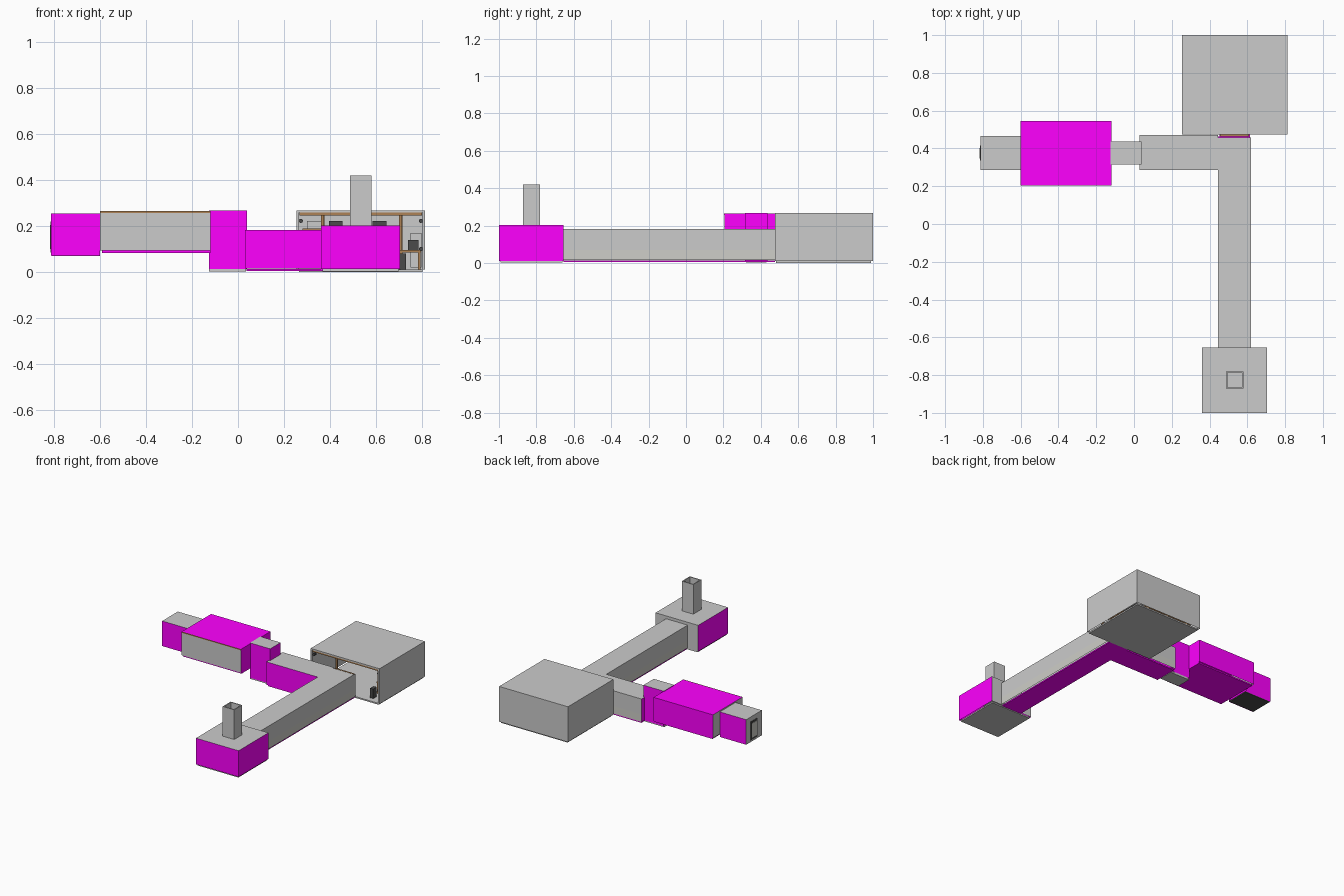
import bpy, bmesh, math
from mathutils import Vector

if "Cube" in bpy.data.objects:
    bpy.data.objects.remove(bpy.data.objects["Cube"])


def material(name, rgb):
    m = bpy.data.materials.new(name)
    m.diffuse_color = (*rgb, 1)
    m.use_nodes = True
    m.node_tree.nodes["Principled BSDF"].inputs["Base Color"].default_value = m.diffuse_color
    return m


PINK = material("magenta", (1, 0, 1))
WOOD = material("wood", (0.42, 0.22, 0.09))
DARK = material("dark_metal", (0.07, 0.07, 0.07))
PALE = material("pale_panel", (0.62, 0.62, 0.58))


def make(name, quads):
    """Build an object from (four corners, material) pairs."""
    bm, mats = bmesh.new(), []
    for pts, mat in quads:
        if mat not in mats:
            mats.append(mat)
        f = bm.faces.new([bm.verts.new(p) for p in pts])
        f.material_index = mats.index(mat)
    bmesh.ops.remove_doubles(bm, verts=bm.verts, dist=1e-5)
    me = bpy.data.meshes.new(name)
    bm.to_mesh(me)
    bm.free()
    for m in mats:
        me.materials.append(m)
    ob = bpy.data.objects.new(name, me)
    bpy.context.collection.objects.link(ob)
    return ob


def shell(name, x, y, z, skip="", default=None, **mats):
    """Box of single-sided walls. l/r = x sides, f/b = y sides, d/u = floor, ceiling."""
    (a, b), (c, d), (e, g) = x, y, z
    sides = {
        "l": ((a, d, e), (a, c, e), (a, c, g), (a, d, g)),
        "r": ((b, c, e), (b, d, e), (b, d, g), (b, c, g)),
        "f": ((a, c, e), (b, c, e), (b, c, g), (a, c, g)),
        "b": ((b, d, e), (a, d, e), (a, d, g), (b, d, g)),
        "d": ((a, d, e), (b, d, e), (b, c, e), (a, c, e)),
        "u": ((a, c, g), (b, c, g), (b, d, g), (a, d, g)),
    }
    return make(name, [(p, mats.get(k, default)) for k, p in sides.items() if k not in skip])


def box(name, x, y, z, mat=None):
    return shell(name, x, y, z, default=mat)


def bolt(name, x, y, z):
    bpy.ops.mesh.primitive_cylinder_add(vertices=10, radius=0.009, depth=0.02,
                                        location=(x, y, z), rotation=(math.pi / 2, 0, 0))
    o = bpy.context.object
    o.name = name
    o.data.materials.append(DARK)


# Large back room, open toward the front
RX, RY = (0.255, 0.812), (0.475, 1.0)
shell("large_room_walls", RX, RY, (0.01, 0.268), skip="fd")
box("large_room_floor", (0.265, 0.802), (0.48, 0.99), (0, 0.01))
box("large_room_front_header", RX, (0.475, 0.485), (0.258, 0.268))
for i, x in enumerate((0.255, 0.802)):
    box(f"large_room_jamb_{i}", (x, x + 0.01), (0.475, 0.485), (0.01, 0.258))

# Wooden framing inside the large room
for i, y in enumerate((0.48, 0.61, 0.74, 0.87, 0.975)):
    box(f"ceiling_beam_{i}", (0.267, 0.8), (y, y + 0.015), (0.245, 0.26), WOOD)
for i, x in enumerate((0.36, 0.53, 0.7)):
    box(f"ceiling_joist_{i}", (x, x + 0.013), (0.495, 0.99), (0.25, 0.262), DARK)
    box(f"back_post_{i}", (x, x + 0.015), (0.975, 0.99), (0.01, 0.25), WOOD)
for i, x in enumerate((0.36, 0.7)):
    box(f"middle_post_{i}", (x, x + 0.013), (0.61, 0.625), (0.01, 0.25), WOOD)

# Storage racks on the back wall
for i in range(3):
    z = 0.06 + 0.06 * i
    box(f"rack_shelf_{i}", (0.28, 0.68), (0.91, 0.975), (z, z + 0.008), WOOD)
    for j in range(4):
        x = 0.3 + 0.095 * j
        box(f"rack_crate_{i}_{j}", (x, x + 0.06), (0.92, 0.965), (z + 0.008, z + 0.042), DARK if (i + j) % 2 else None)

# Workbench and cabinet on the right side
box("workbench_top", (0.7, 0.795), (0.6, 0.76), (0.085, 0.095), WOOD)
for i, (x, y) in enumerate(((0.703, 0.603), (0.703, 0.745), (0.782, 0.603), (0.782, 0.745))):
    box(f"workbench_leg_{i}", (x, x + 0.012), (y, y + 0.012), (0.01, 0.085), WOOD)
box("bench_machine", (0.74, 0.785), (0.64, 0.72), (0.095, 0.14), DARK)
box("small_stool", (0.705, 0.73), (0.52, 0.56), (0.01, 0.08), DARK)
box("wall_cabinet", (0.75, 0.798), (0.84, 0.97), (0.02, 0.17))
for i, (x, z) in enumerate(((0.273, 0.222), (0.795, 0.222), (0.795, 0.1))):
    bolt(f"wall_bolt_{i}", x, 0.495, z)

# Long corridor with pale lower wall panels
CX, CY = (0.445, 0.62), (-0.655, 0.475)
shell("long_corridor_walls", CX, CY, (0.07, 0.182), skip="fbdul")
shell("long_corridor_panels", CX, CY, (0.015, 0.07), skip="fbdul", r=PALE)
shell("long_corridor_left_wall", CX, (-0.655, 0.285), (0.07, 0.182), skip="fbdur")
shell("long_corridor_left_panel", CX, (-0.655, 0.285), (0.015, 0.07), skip="fbdur", l=PALE)
shell("long_corridor_ceiling", CX, (-0.655, 0.457), (0.07, 0.182), skip="lrfbd")
box("long_corridor_floor", (0.452, 0.613), (-0.655, 0.475), (0.004, 0.013), PINK)
box("corridor_door_lintel", (0.455, 0.61), (0.464, 0.474), (0.17, 0.18), WOOD)

# Side corridor
shell("side_corridor_walls", (0.03, 0.445), (0.285, 0.47), (0.07, 0.182), skip="rd", f=PINK, l=PINK)
shell("side_corridor_panels", (0.03, 0.445), (0.285, 0.47), (0.015, 0.07), skip="rdu", f=PINK, l=PINK, b=PALE)
box("side_corridor_floor", (0.037, 0.452), (0.292, 0.463), (0.004, 0.013), PINK)

# Stair link rising to the left room
shell("stair_link_walls", (-0.125, 0.04), (0.315, 0.436), (0.013, 0.268), skip="d", default=PINK, u=None)
box("stair_link_floor", (-0.125, 0.035), (0.32, 0.43), (0.003, 0.013))
for i in range(4):
    box(f"stair_step_{i}", (-0.12, 0.0 - 0.03 * i), (0.322, 0.428), (0.013 + 0.018 * i, 0.031 + 0.018 * i))

# Left room
LX, LY = (-0.6, -0.12), (0.205, 0.546)
shell("left_room_walls", LX, LY, (0.093, 0.264), skip="d", l=None, r=PINK, b=PINK, u=PINK)
box("left_room_floor", (-0.592, -0.12), (0.212, 0.539), (0.083, 0.093), PINK)
box("left_room_front_trim", LX, (0.203, 0.209), (0.257, 0.264), WOOD)

# Far left chamber with a narrow end door
shell("end_chamber_walls", (-0.813, -0.6), (0.285, 0.466), (0.072, 0.255), skip="rd", f=PINK, b=PINK)
box("end_chamber_floor", (-0.81, -0.6), (0.29, 0.461), (0.07, 0.079), DARK)
box("end_door", (-0.815, -0.812), (0.335, 0.415), (0.085, 0.22), DARK)
box("end_door_panel", (-0.817, -0.814), (0.348, 0.402), (0.1, 0.205), PALE)

# Front room
FX, FY = (0.36, 0.705), (-1.0, -0.655)
shell("front_room_walls", FX, FY, (0.012, 0.203), skip="du", l=PINK, r=PINK, f=PINK)
box("front_room_floor", (0.368, 0.697), (-0.992, -0.66), (0.002, 0.012))


# Ceiling around the shaft opening, and the hollow open-topped shaft
def ring(x, y, z):
    return [Vector(p) for p in ((x[0], y[0], z), (x[1], y[0], z), (x[1], y[1], z), (x[0], y[1], z))]


def bridge(a, b):
    return [((a[i], a[(i + 1) % 4], b[(i + 1) % 4], b[i]), None) for i in range(4)]


SX, SY = (0.487, 0.58), (-0.872, -0.78)
IX, IY = (0.494, 0.573), (-0.865, -0.787)
make("front_room_ceiling", bridge(ring(FX, FY, 0.203), ring(SX, SY, 0.203)))
low, top = ring(SX, SY, 0.203), ring(SX, SY, 0.42)
inner, inner_low = ring(IX, IY, 0.42), ring(IX, IY, 0.203)
make("roof_shaft", bridge(low, top) + bridge(top, inner) + bridge(inner, inner_low))
